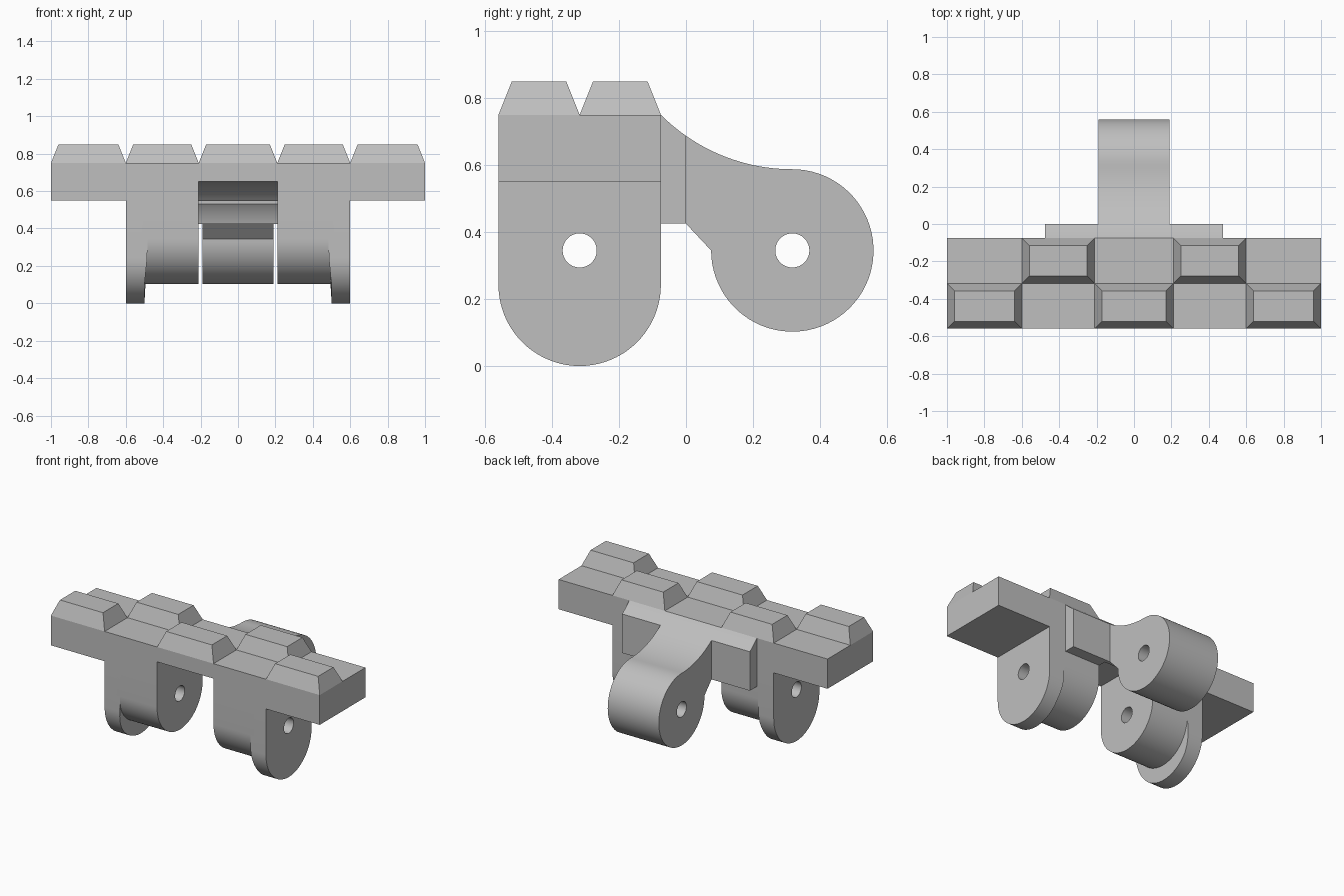
import bpy, bmesh, math
from mathutils import Vector

if "Cube" in bpy.data.objects:
    bpy.data.objects.remove(bpy.data.objects["Cube"], do_unlink=True)

steel = bpy.data.materials.new("plain_grey")
steel.use_nodes = True
GREY = (0.52, 0.52, 0.52, 1)
steel.diffuse_color = GREY
steel.node_tree.nodes["Principled BSDF"].inputs["Base Color"].default_value = GREY

# Shared dimensions
PIVOT_Y, PIVOT_Z, R = 0.3175, 0.345, 0.2425
FRONT, BACK = -PIVOT_Y - R, -PIVOT_Y + R
PLATE_LOW, PLATE_TOP = 0.55, 0.75
SLOT = 0.21
CURVE_R = 0.5553
CURVE_Z = PIVOT_Z + R + CURVE_R


def arc(cy, cz, r, a0, a1, n=32):
    angles = [math.radians(a0 + (a1 - a0) * i / n) for i in range(n + 1)]
    return [(cy + r * math.cos(a), cz + r * math.sin(a)) for a in angles]


def top_curve(y0, y1, n=12):
    """Hollow upper line running from the plate down to the tongue."""
    ys = [y0 + (y1 - y0) * i / n for i in range(n + 1)]
    return [(y, CURVE_Z - math.sqrt(CURVE_R ** 2 - (y - PIVOT_Y) ** 2)) for y in ys]


def finish(name, bm):
    bmesh.ops.recalc_face_normals(bm, faces=bm.faces)
    mesh = bpy.data.meshes.new(name)
    bm.to_mesh(mesh)
    bm.free()
    mesh.materials.append(steel)
    obj = bpy.data.objects.new(name, mesh)
    bpy.context.collection.objects.link(obj)
    return obj


def extrude(name, profile, x0, x1):
    """Solid from a (y, z) profile spanning x0 to x1."""
    bm = bmesh.new()
    face = bm.faces.new([bm.verts.new((x0, y, z)) for y, z in profile])
    out = bmesh.ops.extrude_face_region(bm, geom=[face])
    moved = [v for v in out["geom"] if isinstance(v, bmesh.types.BMVert)]
    bmesh.ops.translate(bm, verts=moved, vec=Vector((x1 - x0, 0, 0)))
    return finish(name, bm)


def select_only(obj):
    bpy.ops.object.select_all(action='DESELECT')
    obj.select_set(True)
    bpy.context.view_layer.objects.active = obj


def cut(obj, cutter):
    mod = obj.modifiers.new("cut", 'BOOLEAN')
    mod.operation, mod.solver, mod.object = 'DIFFERENCE', 'EXACT', cutter
    select_only(obj)
    bpy.ops.object.modifier_apply(modifier=mod.name)


def pad(name, x0, x1, y0, y1, height=0.1, inset=0.04):
    """Tapered block standing on the plate."""
    bm = bmesh.new()
    bmesh.ops.create_cube(bm, size=1)
    for v in bm.verts:
        t = inset if v.co.z > 0 else 0
        v.co = (x1 - t if v.co.x > 0 else x0 + t,
                y1 - t if v.co.y > 0 else y0 + t,
                PLATE_TOP + (height if v.co.z > 0 else 0))
    return finish(name, bm)


# Cutters
slot = extrude("slot_cutter",
               [(-0.7, 0.2), (-0.7, 0.65), (-PIVOT_Y, 0.65)]
               + arc(-PIVOT_Y, PIVOT_Z, 0.305, 90, -20)[1:], -SLOT, SLOT)
front_pin = extrude("front_pin_cutter", arc(-PIVOT_Y, PIVOT_Z, 0.051, 0, 348.75, 31), -1.2, 1.2)
back_pin = extrude("back_pin_cutter", arc(PIVOT_Y, PIVOT_Z, 0.051, 0, 348.75, 31), -1.2, 1.2)

parts = []

# Main plate and the rear bridge, both hollowed by the slot
plate = extrude("main_plate", [(FRONT, PLATE_LOW), (BACK, PLATE_LOW),
                               (BACK, PLATE_TOP), (FRONT, PLATE_TOP)], -1, 1)
bridge = extrude("rear_bridge", [(BACK, 0.425), (0, 0.425)] + top_curve(0, BACK, 5),
                 -0.475, 0.475)
for obj in (plate, bridge):
    cut(obj, slot)
    parts.append(obj)

# Rear tongue with its pin hole
tongue = extrude("rear_tongue", [(0, 0.425)] + arc(PIVOT_Y, PIVOT_Z, R, 180, 450, 56)
                 + top_curve(PIVOT_Y, 0, 16)[1:], -0.19, 0.19)
cut(tongue, back_pin)
parts.append(tongue)

# Front lugs and their deeper outer flanges
for side, label in ((1, "left"), (-1, "right")):
    lug = extrude(label + "_lug", [(BACK, PLATE_LOW), (FRONT, PLATE_LOW)]
                  + arc(-PIVOT_Y, PIVOT_Z, R, 180, 360, 40), side * SLOT, side * 0.51)
    flange = extrude(label + "_flange", [(BACK, PLATE_LOW), (FRONT, PLATE_LOW)]
                     + arc(-PIVOT_Y, R, R, 180, 360, 40), side * 0.48, side * 0.6)
    for v in flange.data.vertices:
        if abs(v.co.x) < 0.5:
            v.co.x += side * 0.02 * min(1, max(0, (0.3 - v.co.z) / 0.2))
    for obj in (lug, flange):
        cut(obj, front_pin)
        parts.append(obj)

# Staggered tread pads
for label, x0, x1 in (("right", -1, -0.6), ("middle", -SLOT, SLOT), ("left", 0.6, 1)):
    parts.append(pad("front_pad_" + label, x0, x1, FRONT, -PIVOT_Y))
for label, x0, x1 in (("right", -0.6, -SLOT), ("left", SLOT, 0.6)):
    parts.append(pad("rear_pad_" + label, x0, x1, -PIVOT_Y, BACK))

for cutter in (slot, front_pin, back_pin):
    bpy.data.objects.remove(cutter, do_unlink=True)

for obj in parts:
    select_only(obj)
    bpy.ops.object.shade_smooth_by_angle(angle=math.radians(30))
